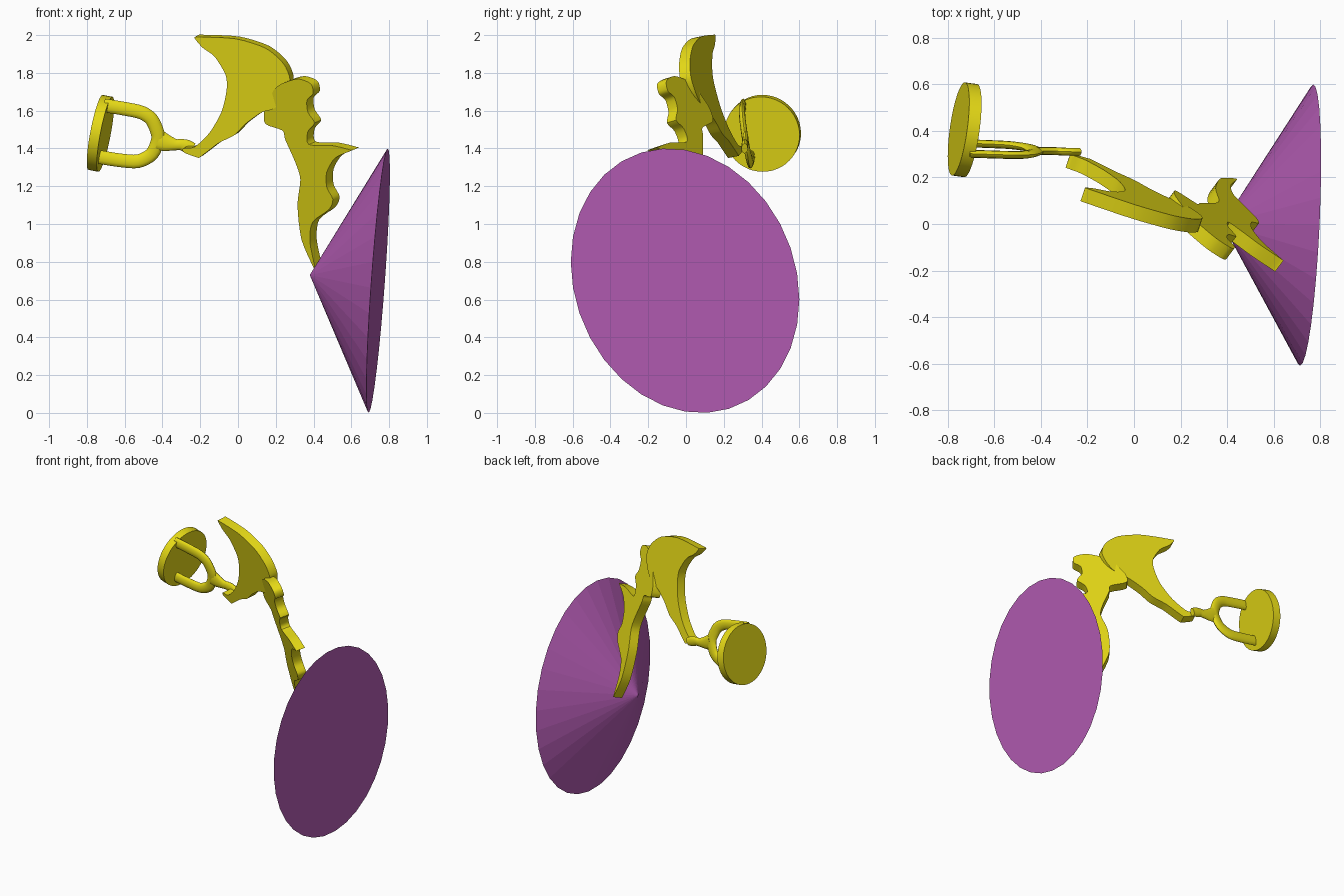
import bpy, bmesh, math
from mathutils import Vector

if "Cube" in bpy.data.objects:
    bpy.data.objects.remove(bpy.data.objects["Cube"])


def material(name, rgb):
    m = bpy.data.materials.new(name)
    m.diffuse_color = (*rgb, 1)
    m.use_nodes = True
    m.node_tree.nodes["Principled BSDF"].inputs["Base Color"].default_value = m.diffuse_color
    return m


YELLOW = material("bone yellow", (0.79, 0.70, 0.008))
PURPLE = material("membrane purple", (0.46, 0.108, 0.46))


def finish(name, verts, faces, mat, smooth=True):
    me = bpy.data.meshes.new(name)
    me.from_pydata([tuple(v) for v in verts], [], faces)
    bm = bmesh.new()
    bm.from_mesh(me)
    bmesh.ops.recalc_face_normals(bm, faces=bm.faces)
    bm.to_mesh(me)
    bm.free()
    me.materials.append(mat)
    ob = bpy.data.objects.new(name, me)
    bpy.context.collection.objects.link(ob)
    if smooth:
        bpy.ops.object.select_all(action='DESELECT')
        ob.select_set(True)
        bpy.context.view_layer.objects.active = ob
        bpy.ops.object.shade_smooth_by_angle(angle=math.radians(40))
    return ob


def spline(pts, closed, steps=4):
    """Catmull-Rom curve through tuples of any length."""
    n, out = len(pts), []
    get = lambda i: Vector(pts[i % n] if closed else pts[max(0, min(n - 1, i))])
    for i in range(n if closed else n - 1):
        a, b, c, d = (get(i + k) for k in (-1, 0, 1, 2))
        for s in range(steps):
            t = s / steps
            out.append(b + (c - a) * (0.4 * (t - 2 * t * t + t ** 3))
                       + (c - b) * (3 * t * t - 2 * t ** 3)
                       + (d - b) * (0.4 * (t ** 3 - t * t)))
    if not closed:
        out.append(get(n - 1))
    return out


def plate(name, outline, c, p, q, thick):
    """Outline in front view (x, z), laid on the plane y = c + p x + q z."""
    pts = spline(outline, True)
    off = Vector((-p, 1, -q)).normalized() * thick
    front = [Vector((u.x, c + p * u.x + q * u.y, u.y)) for u in pts]
    n = len(front)
    faces = [list(range(n)), list(range(n, 2 * n))]
    faces += [[i, (i + 1) % n, n + (i + 1) % n, n + i] for i in range(n)]
    return finish(name, front + [v + off for v in front], faces, YELLOW)


def strap(name, path, depth=0.017, sides=12):
    """Oval bar along (x, z, half width) points, on a slightly leaning plane."""
    pts = spline(path, False)
    verts, faces, n = [], [], len(pts)
    for i, u in enumerate(pts):
        t = pts[min(n - 1, i + 1)] - pts[max(0, i - 1)]
        side = Vector((-t.y, 0, t.x)).normalized()
        y = 0.318 - 0.16 * (u.y - 1.47) - 0.06 * (u.x + 0.55)
        for k in range(sides):
            a = math.tau * k / sides
            verts.append(Vector((u.x, y, u.y)) + side * u.z * math.cos(a)
                         + Vector((0, depth * math.sin(a), 0)))
    for i in range(n - 1):
        for k in range(sides):
            j = (k + 1) % sides
            faces.append([i * sides + k, i * sides + j,
                          (i + 1) * sides + j, (i + 1) * sides + k])
    faces += [list(range(sides)), list(range((n - 1) * sides, n * sides))]
    return finish(name, verts, faces, YELLOW)


# Purple cone membrane with an oval, tilted base
N = 32
verts = []
for k in range(N):
    a = math.tau * k / N
    y = 0.605 * math.cos(a)
    z = -0.1 * math.cos(a) + 0.693 * math.sin(a)
    verts.append((0.742 + 0.06 * y + 0.08 * z, y - 0.005, z + 0.70))
verts.append((0.38, 0, 0.73))
finish("cone_membrane", verts,
       [list(range(N))] + [[k, (k + 1) % N, N] for k in range(N)], PURPLE, False)

# Hammer bone, the long leaning plate touching the cone
hammer = [(.167, 1.66), (.14, 1.60), (.145, 1.53), (.235, 1.495), (.25, 1.447),
          (.304, 1.325), (.33, 1.235), (.315, 1.10), (.336, .918), (.40, .77),
          (.405, .78), (.38, .91), (.395, 1.01), (.48, 1.075), (.502, 1.13),
          (.47, 1.195), (.47, 1.275), (.515, 1.35), (.60, 1.388), (.595, 1.392),
          (.50, 1.415), (.375, 1.421), (.37, 1.49), (.405, 1.535), (.37, 1.592),
          (.365, 1.655), (.397, 1.69), (.385, 1.742), (.316, 1.768),
          (.23, 1.742), (.19, 1.71)]
plate("hammer_bone", hammer, 0.693, -0.747, -0.32, 0.062)

# Anvil bone, the hooked plate at the top
anvil = [(-.23, 1.985), (-.20, 1.99), (-.01, 1.98), (.147, 1.93), (.24, 1.85),
         (.275, 1.765), (.25, 1.68), (.193, 1.612), (.124, 1.59), (.04, 1.53),
         (-.02, 1.47), (-.10, 1.43), (-.16, 1.385), (-.204, 1.352), (-.215, 1.352),
         (-.285, 1.378), (-.29, 1.40), (-.23, 1.408), (-.15, 1.484),
         (-.087, 1.595), (-.06, 1.71), (-.066, 1.79), (-.124, 1.886), (-.188, 1.934)]
plate("anvil_bone", anvil, 0.428, -0.348, -0.206, 0.062)

# Stirrup bone: forked arch and its neck
W = 0.036
strap("stirrup_arch", [(x, z, W) for x, z in (
    (-.71, 1.628), (-.6, 1.61), (-.51, 1.59), (-.455, 1.55), (-.422, 1.46),
    (-.455, 1.372), (-.53, 1.332), (-.63, 1.338), (-.75, 1.357))])
strap("stirrup_neck", [(-.42, 1.445, .055), (-.38, 1.43, .045), (-.33, 1.42, .03),
                       (-.30, 1.42, .03), (-.27, 1.412, .034), (-.235, 1.40, .028)])

# Stirrup footplate: tilted round disc
axis = Vector((1, -0.14, -0.19)).normalized()
u = axis.cross(Vector((0, 0, 1))).normalized()
v = axis.cross(u)
M = 48
verts = [Vector((-0.728, 0.405, 1.48)) + axis * s
         + (u * math.cos(math.tau * k / M) + v * math.sin(math.tau * k / M)) * 0.202
         for s in (-0.027, 0.027) for k in range(M)]
finish("stirrup_footplate", verts,
       [list(range(M)), list(range(M, 2 * M))]
       + [[k, (k + 1) % M, M + (k + 1) % M, M + k] for k in range(M)], YELLOW)
